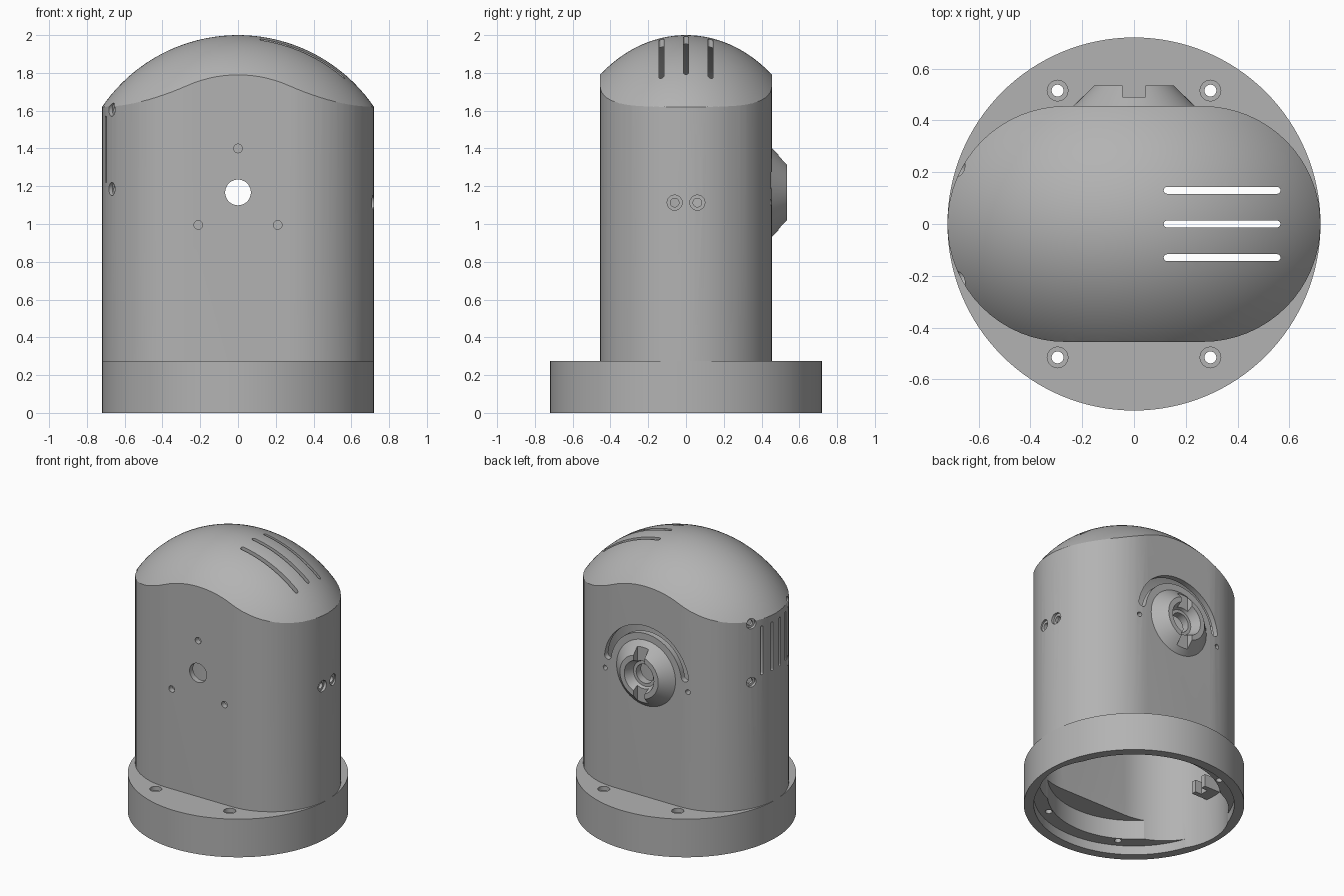
import bpy, bmesh
from math import sin, cos, pi, sqrt, asin, radians
from mathutils import Vector, Matrix

cube = bpy.data.objects.get("Cube")
if cube:
    bpy.data.objects.remove(cube)

grey = bpy.data.materials.new("plain_grey")
grey.use_nodes = True
grey.diffuse_color = (0.45, 0.45, 0.45, 1)
grey.node_tree.nodes["Principled BSDF"].inputs["Base Color"].default_value = (0.45, 0.45, 0.45, 1)

HALF, END, WALL = 0.265, 0.455, 0.04      # oval plan: straight half, end radius, wall
MOUNT_Z = 1.167
UP, BACK = Vector((0, 0, 1)), Vector((0, 1, 0))


def circle(r, n=48, squash=1.0):
    return [(r * cos(2 * pi * i / n), squash * r * sin(2 * pi * i / n)) for i in range(n)]


def oval(half, r, n=32, upright=False):
    pts = [(s * (half + r * cos(a)), s * r * sin(a))
           for s in (1, -1) for a in [pi * i / n - pi / 2 for i in range(n + 1)]]
    return [(-y, x) for x, y in pts] if upright else pts


def arc_band(r, width, start, end, n=32):
    """Curved slot outline with round ends."""
    h = width / 2
    ang = [start + (end - start) * i / n for i in range(n + 1)]
    pts = [((r + h) * cos(a), (r + h) * sin(a)) for a in ang]
    for a, sign, row in ((end, 1, reversed(ang)), (start, -1, [])):
        cx, cy = r * cos(a), r * sin(a)
        for i in range(1, 8):
            t = a + pi * i / 8 + (0 if sign > 0 else pi)
            pts.append((cx + h * cos(t), cy + h * sin(t)))
        pts += [((r - h) * cos(b), (r - h) * sin(b)) for b in row]
    return pts


def place(loc, direction):
    return Matrix.Translation(loc) @ direction.to_track_quat('Z', 'Y').to_matrix().to_4x4()


def loft(name, rings, matrix=Matrix()):
    """Closed solid through a stack of (outline, height) rings."""
    bm = bmesh.new()
    rows = [[bm.verts.new((x, y, z)) for x, y in pts] for pts, z in rings]
    n = len(rows[0])
    for lo, hi in zip(rows, rows[1:]):
        for i in range(n):
            j = (i + 1) % n
            bm.faces.new((lo[i], lo[j], hi[j], hi[i]))
    bm.faces.new(rows[0][::-1])
    bm.faces.new(rows[-1])
    bm.transform(matrix)
    bmesh.ops.recalc_face_normals(bm, faces=bm.faces)
    mesh = bpy.data.meshes.new(name)
    bm.to_mesh(mesh)
    bm.free()
    mesh.materials.append(grey)
    obj = bpy.data.objects.new(name, mesh)
    bpy.context.collection.objects.link(obj)
    return obj


def prism(outline, low, high, matrix=Matrix(), name="cutter"):
    return loft(name, [(outline, low), (outline, high)], matrix)


def box(size, loc, name="cutter"):
    x, y, z = (s / 2 for s in size)
    return prism([(-x, -y), (x, -y), (x, y), (-x, y)], -z, z, Matrix.Translation(loc), name)


def apply_boolean(obj, other, operation='DIFFERENCE'):
    bpy.context.view_layer.objects.active = obj
    mod = obj.modifiers.new("cut", 'BOOLEAN')
    mod.operation, mod.solver, mod.object = operation, 'EXACT', other
    bpy.ops.object.modifier_apply(modifier=mod.name)
    bpy.data.objects.remove(other)


def stepped_hole(obj, loc, direction, big, small, step, depth):
    cutter = loft("cutter", [(circle(small, 24), -depth), (circle(small, 24), -step),
                             (circle(big, 24), -step), (circle(big, 24), 0.04)],
                  place(loc, direction))
    apply_boolean(obj, cutter)


def smooth(obj, angle=25):
    bpy.ops.object.select_all(action='DESELECT')
    obj.select_set(True)
    bpy.context.view_layer.objects.active = obj
    bpy.ops.object.shade_smooth_by_angle(angle=radians(angle))


def domed_oval(name, inset, bottom):
    """Oval column whose top is trimmed by an ellipsoid."""
    column = prism(oval(HALF, END - inset), bottom, 2.1, name=name)
    a, b, c = (0.872 - inset, 0.699 - inset, 0.872 - inset)
    rings = [(circle(a, 96, b / a), bottom - 0.1)]
    for i in range(33):
        t = pi / 2 * min(i / 32, 0.995)
        rings.append((circle(a * cos(t), 96, b / a), 1.128 + c * sin(t)))
    apply_boolean(column, loft("dome", rings), 'INTERSECT')
    return column


# Hollow housing with domed top
housing = domed_oval("housing", 0, 0.21)
apply_boolean(housing, domed_oval("cavity", WALL, 0.1))

# Vent slots in the dome and in the left-hand end wall
for y in (-0.13, 0, 0.13):
    apply_boolean(housing, prism(oval(0.212, 0.0135, 8), 1.65, 2.1, Matrix.Translation((0.34, y, 0))))
side = place((-0.8, 0, 1.395), Vector((1, 0, 0)))
for y in (-0.135, -0.045, 0.045, 0.135):
    slot = [(px + y, py) for px, py in oval(0.165, 0.011, 8, upright=True)]
    apply_boolean(housing, prism(slot, 0, 0.2, side))

# Screw holes around the vented end
for y in (-0.21, 0.21):
    t = asin(y / END)
    out = Vector((-cos(t), sin(t), 0))
    for z in (1.185, 1.605):
        stepped_hole(housing, Vector((-HALF, 0, z)) + out * END, out, 0.035, 0.02, 0.022, 0.1)

# Pair of screw holes in the opposite end
for y in (-0.06, 0.06):
    stepped_hole(housing, Vector((0.72, y, 1.113)), Vector((1, 0, 0)), 0.04, 0.023, 0.02, 0.12)

# Front bolt holes, shaft bore and rear curved slot
for x, z in ((0, 1.4), (-0.21, 0.995), (0.21, 0.995)):
    apply_boolean(housing, prism(circle(0.023, 24), -0.1, 0.1, place((x, -END, z), BACK)))
apply_boolean(housing, prism(circle(0.068), -0.6, 0.6, place((0, 0, MOUNT_Z), BACK)))
rear = place((0, END, MOUNT_Z), BACK)
apply_boolean(housing, prism(arc_band(0.31, 0.055, radians(8), radians(172)), -0.1, 0.1, rear))
for x in (-0.33, 0.33):
    hole_y = sqrt(END ** 2 - (abs(x) - HALF) ** 2)
    apply_boolean(housing, prism(circle(0.017, 20), -0.1, 0.1, place((x, hole_y, 1.115), BACK)))
smooth(housing)

# Conical rear mount with bowl, bore and key notch
mount = loft("rear_mount", [(circle(0.235, 64), -0.03), (circle(0.235, 64), 0),
                            (circle(0.153, 64), 0.08)], rear)
apply_boolean(mount, loft("cutter", [(circle(0.09), 0.015), (circle(0.122), 0.09)], rear))
apply_boolean(mount, prism(circle(0.068), -0.1, 0.2, rear))
apply_boolean(mount, box((0.09, 0.1, 0.5), (0, END + 0.085, MOUNT_Z)))
smooth(mount)

# Round base flange, stepped hollow underneath
base = prism(circle(0.72, 128), 0, 0.275, name="base_flange")
apply_boolean(base, prism(circle(0.655, 128), -0.1, 0.065))
apply_boolean(base, prism(circle(0.565, 128), 0, 0.205))
apply_boolean(base, prism(oval(HALF, END - WALL), -0.1, 0.4))
for x in (-0.295, 0.295):
    for y in (-0.515, 0.515):
        stepped_hole(base, Vector((x, y, 0.275)), UP, 0.04, 0.023, 0.03, 0.35)
smooth(base)

# Small bracket on the inner end wall
bracket = box((0.14, 0.13, 0.09), (-0.62, 0, 0.36), "inner_bracket")
apply_boolean(bracket, box((0.06, 0.06, 0.2), (-0.57, 0, 0.36)))
